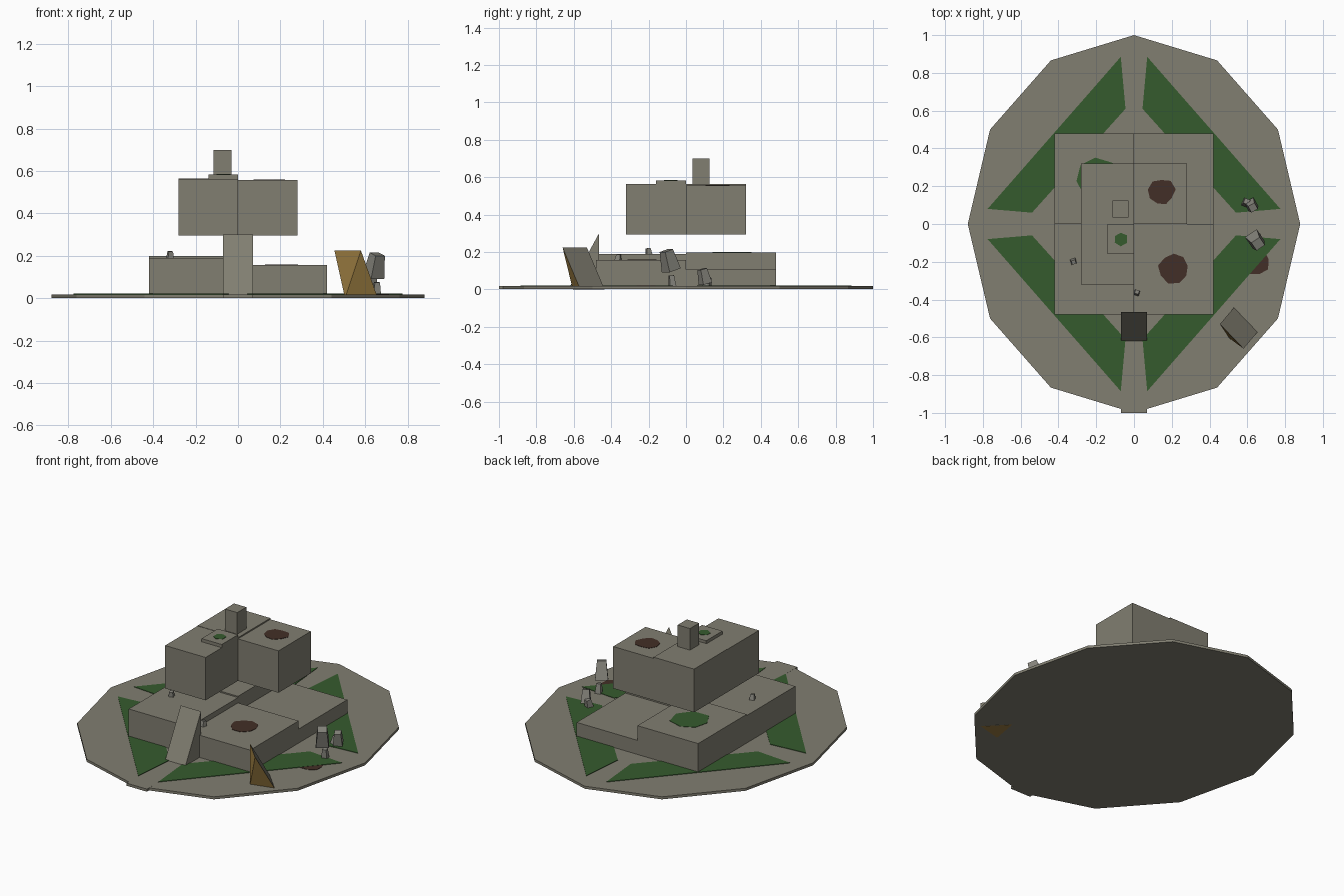
import bpy, bmesh, math, random
from mathutils import Vector, Matrix

random.seed(4)
cube = bpy.data.objects.get("Cube")
if cube:
    bpy.data.objects.remove(cube)


def material(name, rgb):
    m = bpy.data.materials.new(name)
    m.use_nodes = True
    color = (*rgb, 1)
    m.diffuse_color = color
    shader = next(n for n in m.node_tree.nodes if n.type == 'BSDF_PRINCIPLED')
    shader.inputs["Base Color"].default_value = color
    shader.inputs["Roughness"].default_value = 0.9
    return m


STONE = material("grey_stone", (0.22, 0.21, 0.165))
ROCK = material("rock_grey", (0.235, 0.23, 0.20))
GRASS = material("grass_green", (0.036, 0.105, 0.027))
EARTH = material("dark_earth", (0.055, 0.028, 0.02))
GOLD = material("gold", (0.34, 0.21, 0.055))


def finish(name, bm, *mats):
    bmesh.ops.recalc_face_normals(bm, faces=bm.faces)
    mesh = bpy.data.meshes.new(name)
    bm.to_mesh(mesh)
    bm.free()
    for m in mats:
        mesh.materials.append(m)
    ob = bpy.data.objects.new(name, mesh)
    bpy.context.collection.objects.link(ob)
    return ob


def box(name, x0, x1, y0, y1, z0, z1, mat=STONE):
    bm = bmesh.new()
    bmesh.ops.create_cube(bm, size=1)
    for v in bm.verts:
        v.co = (x0 + (v.co.x + 0.5) * (x1 - x0),
                y0 + (v.co.y + 0.5) * (y1 - y0),
                z0 + (v.co.z + 0.5) * (z1 - z0))
    return finish(name, bm, mat)


def slab(name, outline, z0, z1, mat):
    """Flat outline in x and y, extruded upward."""
    bm = bmesh.new()
    face = bm.faces.new([bm.verts.new((x, y, z0)) for x, y in outline])
    top = bmesh.ops.extrude_face_region(bm, geom=[face])
    moved = [g for g in top["geom"] if isinstance(g, bmesh.types.BMVert)]
    bmesh.ops.translate(bm, verts=moved, vec=(0, 0, z1 - z0))
    return finish(name, bm, mat)


def ring(cx, cy, rx, ry, sides, rough=0.0):
    points = []
    for i in range(sides):
        a = math.tau * i / sides + math.pi / 2
        k = 1 + random.uniform(-rough, rough)
        points.append((cx + rx * k * math.cos(a), cy + ry * k * math.sin(a)))
    return points


def boulder(name, center, size, turn):
    """Tapered block, tipped over."""
    bm = bmesh.new()
    bmesh.ops.create_cube(bm, size=1)
    tilt = Matrix.Rotation(turn, 3, 'Z') @ Matrix.Rotation(turn * 0.5, 3, 'X')
    for v in bm.verts:
        k = 0.7 if v.co.z > 0 else 1.0
        local = Vector((v.co.x * k * size[0], v.co.y * k * size[1], v.co.z * size[2]))
        v.co = Vector(center) + tilt @ local
    return finish(name, bm, ROCK)


# Ground disc and entrance path
slab("ground_disc", ring(0, 0, 0.88, 1, 12), 0.002, 0.018, STONE)
box("entrance_path", -0.07, 0.07, -1, -0.6, 0.002, 0.0185)

# Four lawns, mirrored around the centre
lawn = [(0.07, 0.885), (0.045, 0.61), (0.54, 0.06), (0.775, 0.08)]
for sx, side in ((1, "left"), (-1, "right")):
    for sy, end in ((1, "back"), (-1, "front")):
        slab(f"lawn_{end}_{side}", [(x * sx, y * sy) for x, y in lawn],
             0.015, 0.021, GRASS)

# Lower storey: four quarters with different roof heights
for sx, sy, h in ((-1, -1, 0.19), (1, -1, 0.157), (-1, 1, 0.198), (1, 1, 0.106)):
    xs, ys = sorted((0, sx * 0.42)), sorted((0, sy * 0.48))
    box("lower_quarter", *xs, *ys, 0.016, h)

# Upper storey: three raised quarters, open at the front left
for sx, sy, h in ((-1, -1, 0.563), (-1, 1, 0.565), (1, 1, 0.557)):
    xs, ys = sorted((0, sx * 0.28)), sorted((0, sy * 0.32))
    box("upper_quarter", *xs, *ys, 0.295, h)
box("roof_plate", -0.14, 0, -0.16, 0, 0.56, 0.583)
box("chimney", -0.115, -0.03, 0.035, 0.125, 0.56, 0.70)

# Entrance ramp: triangular prism
bm = bmesh.new()
left, right = [[bm.verts.new((x, y, z)) for y, z in
                ((-0.62, 0.016), (-0.465, 0.016), (-0.465, 0.30))] for x in (-0.07, 0.07)]
bm.faces.new(left)
bm.faces.new(right)
for i in range(3):
    j = (i + 1) % 3
    bm.faces.new((left[i], left[j], right[j], right[i]))
finish("entrance_ramp", bm, STONE)

# Leaning panel: stone slope on top, gold underneath
bm = bmesh.new()
a, b, c, d, e = [bm.verts.new(p) for p in (
    (0.455, -0.53, 0.225), (0.58, -0.66, 0.225), (0.535, -0.435, 0),
    (0.66, -0.565, 0), (0.505, -0.605, 0))]
bm.faces.new((a, b, d, c))
for tri in ((a, b, e), (b, d, e), (a, c, e), (c, d, e)):
    bm.faces.new(tri).material_index = 1
finish("leaning_panel", bm, STONE, GOLD)

# Painted patches on roofs and ground
patches = (
    ("back_roof_grass", -0.205, 0.25, 0.11, 0.198, GRASS, 7),
    ("roof_plate_grass", -0.07, -0.08, 0.036, 0.583, GRASS, 6),
    ("upper_roof_earth", 0.145, 0.17, 0.07, 0.557, EARTH, 9),
    ("lower_roof_earth", 0.21, -0.235, 0.077, 0.157, EARTH, 9),
    ("ground_earth", 0.64, -0.2, 0.078, 0.018, EARTH, 9))
for name, x, y, r, z, mat, sides in patches:
    slab(name, ring(x, y, r, r, sides, 0.12), z - 0.003, z + 0.002, mat)

# Boulders and pebbles
boulder("large_boulder", (0.648, -0.092, 0.155), (0.075, 0.075, 0.11), 0.6)
boulder("boulder_foot", (0.655, -0.075, 0.045), (0.035, 0.035, 0.06), 0.2)
boulder("back_boulder", (0.625, 0.095, 0.07), (0.055, 0.055, 0.08), 0.5)
boulder("back_boulder_small", (0.595, 0.115, 0.04), (0.04, 0.04, 0.05), -0.4)
boulder("right_pebble", (-0.32, -0.2, 0.203), (0.03, 0.03, 0.036), 0.3)
boulder("left_pebble", (0.015, -0.362, 0.17), (0.03, 0.03, 0.035), -0.3)
